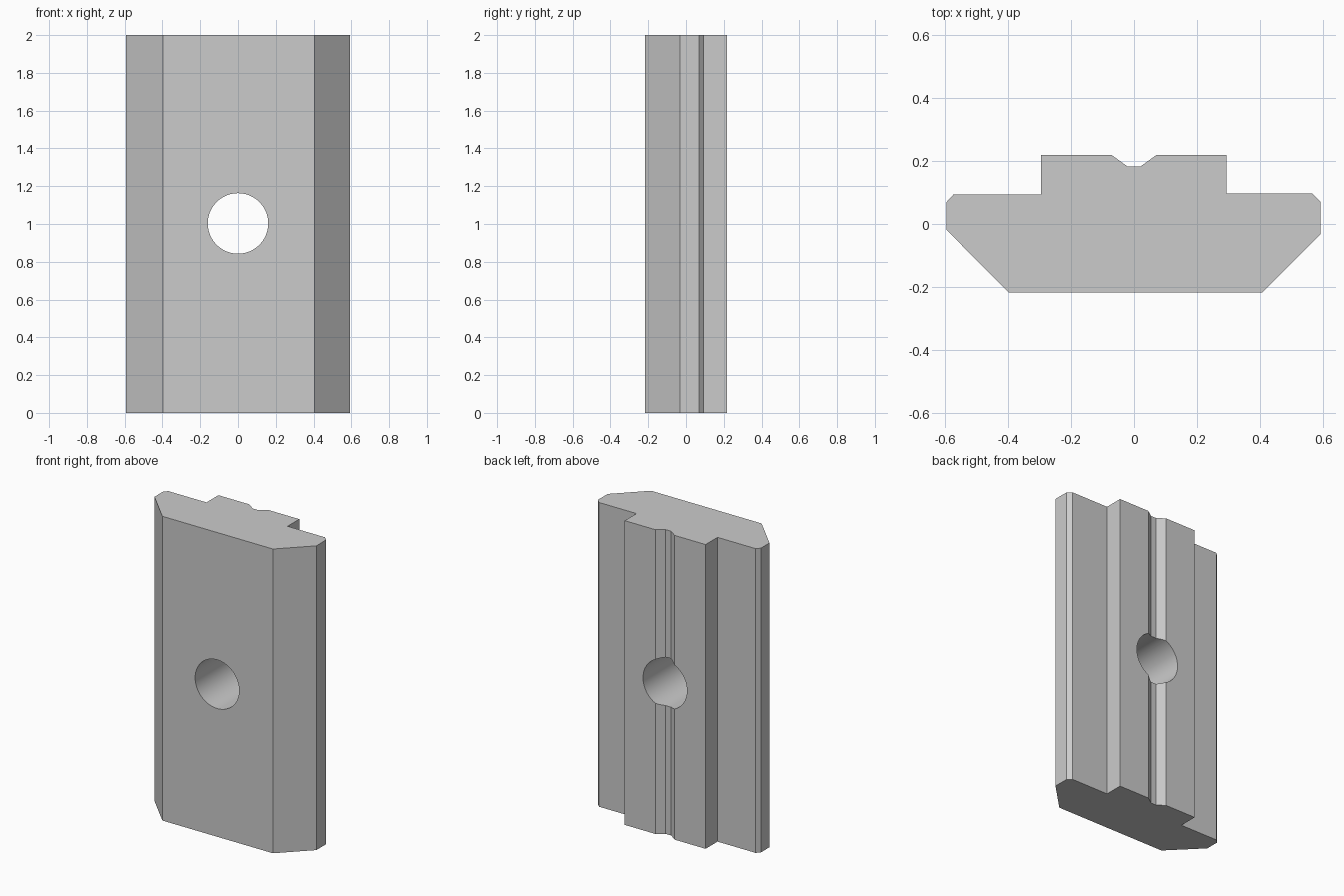
import bpy
import bmesh
import math
from mathutils import Matrix

cube = bpy.data.objects.get("Cube")
if cube:
    bpy.data.objects.remove(cube, do_unlink=True)

# Plain grey metal
metal = bpy.data.materials.new("grey metal")
metal.use_nodes = True
grey = (0.6, 0.6, 0.6, 1)
metal.diffuse_color = grey
metal.node_tree.nodes["Principled BSDF"].inputs["Base Color"].default_value = grey


def add_object(name, bm):
    bmesh.ops.recalc_face_normals(bm, faces=bm.faces)
    mesh = bpy.data.meshes.new(name)
    bm.to_mesh(mesh)
    bm.free()
    mesh.materials.append(metal)
    obj = bpy.data.objects.new(name, mesh)
    bpy.context.collection.objects.link(obj)
    return obj


# Slot nut cross-section: sloped flanks, shoulders, raised rib with a groove
height = 2.0
profile = [
    (-0.398, -0.217), (0.406, -0.217), (0.592, -0.032), (0.592, 0.07),
    (0.566, 0.096), (0.293, 0.096), (0.293, 0.218), (0.07, 0.218),
    (0.02, 0.182), (-0.02, 0.182), (-0.07, 0.218), (-0.295, 0.218),
    (-0.295, 0.094), (-0.572, 0.094), (-0.594, 0.07), (-0.594, -0.019),
]
bm = bmesh.new()
base = bm.faces.new([bm.verts.new((x, y, 0)) for x, y in profile])
extruded = bmesh.ops.extrude_face_region(bm, geom=[base], use_keep_orig=True)
top = [g for g in extruded["geom"] if isinstance(g, bmesh.types.BMVert)]
bmesh.ops.translate(bm, verts=top, vec=(0, 0, height))
nut = add_object("slot_nut", bm)

# Round through hole, front to back
bm = bmesh.new()
bmesh.ops.create_cone(
    bm, cap_ends=True, segments=96, radius1=0.16, radius2=0.16, depth=1,
    matrix=Matrix.Translation((0, 0, 1.003)) @ Matrix.Rotation(math.pi / 2, 4, "X"))
cutter = add_object("hole_cutter", bm)
cutter.hide_render = True

hole = nut.modifiers.new("through hole", "BOOLEAN")
hole.operation = "DIFFERENCE"
hole.solver = "EXACT"
hole.object = cutter

# Apply the cut, drop the helper, and smooth only the bore
bpy.ops.object.select_all(action="DESELECT")
nut.select_set(True)
bpy.context.view_layer.objects.active = nut
bpy.ops.object.modifier_apply(modifier=hole.name)
bpy.data.objects.remove(cutter, do_unlink=True)
bpy.ops.object.shade_smooth_by_angle(angle=math.radians(20))
